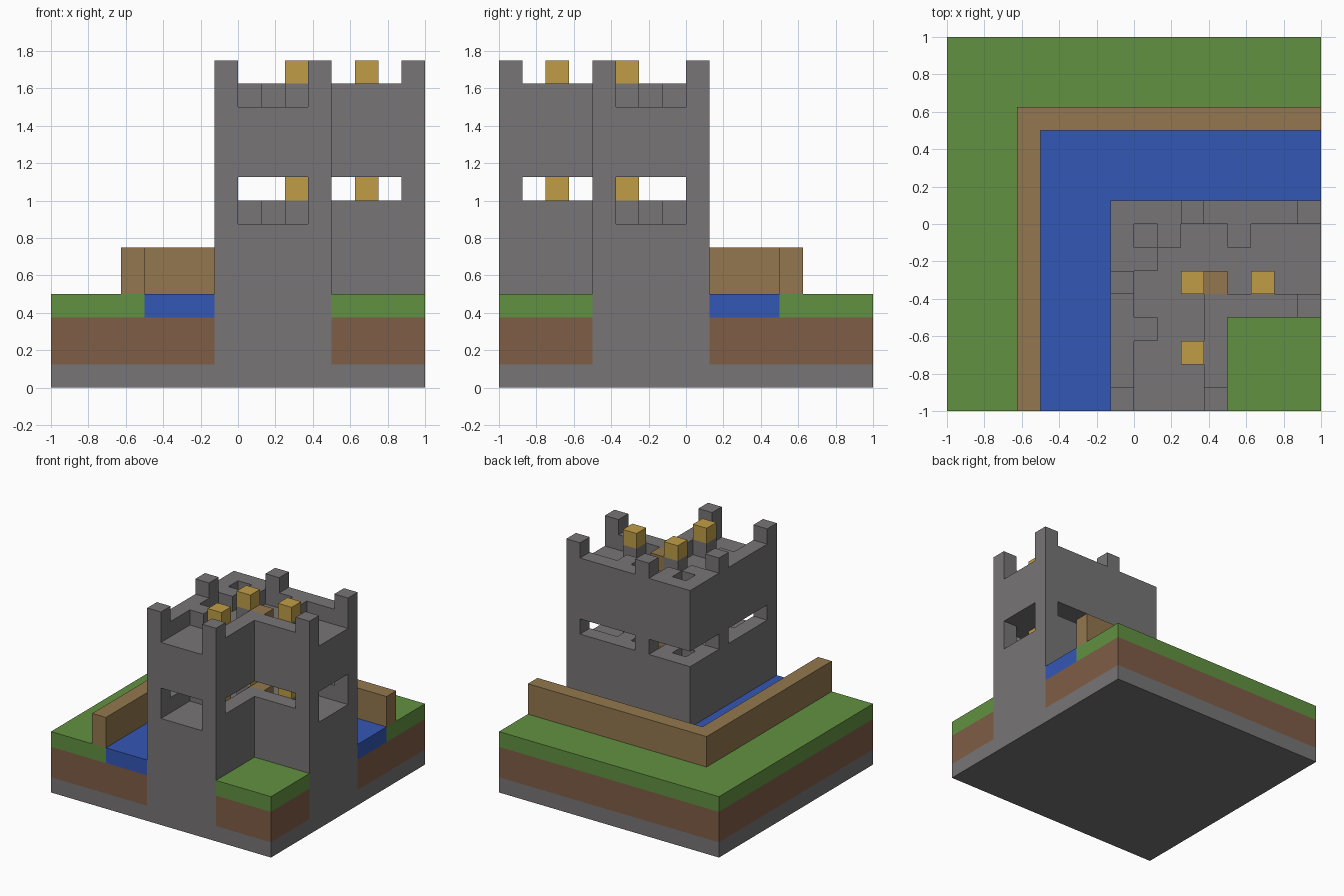
import bpy
import bmesh

CELL = 0.125    # every part sits on a grid of this size
EDGE = 8        # half the width of the plot, in cells

cube = bpy.data.objects.get("Cube")
if cube:
    bpy.data.objects.remove(cube, do_unlink=True)


def linear(v):
    v /= 255
    return v / 12.92 if v <= 0.04045 else ((v + 0.055) / 1.055) ** 2.4


def material(name, *rgb):
    mat = bpy.data.materials.new(name)
    color = (*map(linear, rgb), 1)
    mat.use_nodes = True
    mat.diffuse_color = color
    bsdf = mat.node_tree.nodes["Principled BSDF"]
    bsdf.inputs["Base Color"].default_value = color
    bsdf.inputs["Roughness"].default_value = 0.9
    return mat


stone = material("stone grey", 119, 117, 118)
dirt = material("dirt brown", 126, 93, 70)
grass = material("grass green", 98, 145, 65)
water = material("water blue", 52, 87, 182)
wood = material("wood tan", 147, 119, 78)
gold = material("gold", 192, 158, 71)


def rect(x0, x1, y0, y1):
    return [(x0, y0), (x1, y0), (x1, y1), (x0, y1)]


def corner(a, b):
    """L-shaped band around the back right corner, from offset a to b."""
    return [(a, -EDGE), (b, -EDGE), (b, -b), (EDGE, -b), (EDGE, -a), (a, -a)]


def cell(x, y):
    return rect(x, x + 1, y, y + 1)


def both(x, y):
    """A cell and its twin across the diagonal."""
    return [cell(x, y), cell(-y - 1, -x - 1)]


def part(name, mat, outlines, z0, z1):
    """Extrude flat outlines from z0 to z1 into one object."""
    bm = bmesh.new()
    for outline in outlines:
        face = bm.faces.new([bm.verts.new((x * CELL, y * CELL, z0 * CELL))
                             for x, y in outline])
        top = bmesh.ops.extrude_face_region(bm, geom=[face], use_keep_orig=True)
        moved = [v for v in top["geom"] if isinstance(v, bmesh.types.BMVert)]
        bmesh.ops.translate(bm, verts=moved, vec=(0, 0, (z1 - z0) * CELL))
    bmesh.ops.recalc_face_normals(bm, faces=bm.faces)
    mesh = bpy.data.meshes.new(name)
    bm.to_mesh(mesh)
    bm.free()
    mesh.materials.append(mat)
    obj = bpy.data.objects.new(name, mesh)
    bpy.context.collection.objects.link(obj)


# Ground layers, moat and outer fence
yard = rect(4, EDGE, -EDGE, -4)
part("bedrock", stone, [rect(-EDGE, EDGE, -EDGE, EDGE)], 0, 1)
part("dirt_layer", dirt, [corner(-EDGE, -1), yard], 1, 3)
part("grass_layer", grass, [corner(-EDGE, -4), yard], 3, 4)
part("moat", water, [corner(-4, -1)], 3, 4)
part("outer_wall", wood, [corner(-5, -4)], 4, 6)

# Castle: two storeys with the same walkway, merlons and lamps
merlons = both(2, 0) + both(7, 0) + both(7, -4)
steps = both(1, -1) + both(4, -1)
lamps = both(5, -3) + [cell(2, -3)]
for storey, bottom, floor in (("lower", 1, 7), ("upper", 9, 12)):
    part(storey + "_block", stone, [corner(-1, 4)], bottom, floor)
    part(storey + "_parapet", stone,
         [corner(-1, 0), corner(3, 4)] + steps, floor, floor + 1)
    part(storey + "_merlons", stone, merlons, floor + 1, floor + 2)
    part(storey + "_lamp_posts", stone, lamps, floor, floor + 1)
    part(storey + "_lamps", gold, lamps, floor + 1, floor + 2)
    part(storey + "_crate", wood, [cell(3, -3)], floor, floor + 1)
